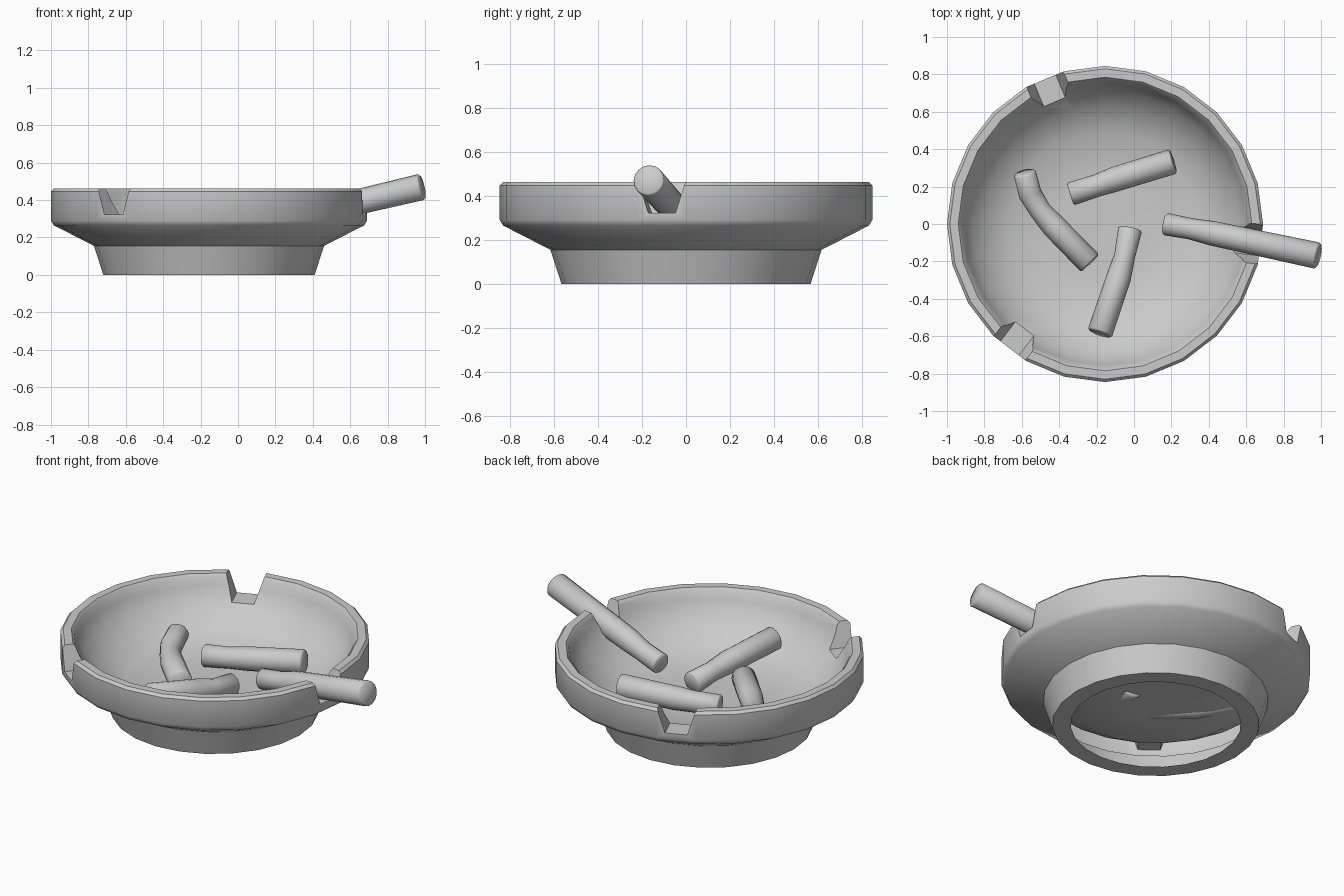
import bpy, bmesh, math
from mathutils import Vector, Matrix

if "Cube" in bpy.data.objects:
    bpy.data.objects.remove(bpy.data.objects["Cube"])

CX, SIDES = -0.155, 24


def add_object(name, bm, angle):
    bmesh.ops.recalc_face_normals(bm, faces=bm.faces[:])
    me = bpy.data.meshes.new(name)
    bm.to_mesh(me)
    bm.free()
    ob = bpy.data.objects.new(name, me)
    bpy.context.collection.objects.link(ob)
    if angle:
        select(ob)
        bpy.ops.object.shade_smooth_by_angle(angle=math.radians(angle))
    return ob


def select(ob):
    bpy.ops.object.select_all(action='DESELECT')
    ob.select_set(True)
    bpy.context.view_layer.objects.active = ob


def skin(bm, rings):
    for a, b in zip(rings, rings[1:]):
        n = len(a)
        for i in range(n):
            bm.faces.new((a[i], a[(i + 1) % n], b[(i + 1) % n], b[i]))
    bm.faces.new(rings[0])
    bm.faces.new(rings[-1])


# Bowl: revolved profile from inner floor over the rim to the foot ring
profile = [(.25, .16), (.5, .17), (.63, .245), (.715, .325), (.755, .40), (.77, .445),
           (.785, .462), (.83, .462), (.845, .447), (.845, .29), (.83, .265),
           (.615, .155), (.565, 0), (.465, 0)]
bm = bmesh.new()
rings = []
for r, z in profile:
    rings.append([bm.verts.new((CX + r * math.cos(2 * math.pi * i / SIDES),
                                r * math.sin(2 * math.pi * i / SIDES), z)) for i in range(SIDES)])
skin(bm, rings)
bowl = add_object("ashtray_bowl", bm, 0)

# Three tapered rest notches cut through the rim
for deg in (-7.5, 112.5, 232.5):
    bm = bmesh.new()
    m = Matrix.Translation((CX, 0, 0)) @ Matrix.Rotation(math.radians(deg), 4, 'Z')
    section = [(-.062, .322), (.062, .322), (.125, .52), (-.125, .52)]
    skin(bm, [[bm.verts.new(m @ Vector((x, y, z))) for y, z in section] for x in (.55, 1.0)])
    cutter = add_object("notch_cutter", bm, 0)
    cutter.hide_render = True
    select(bowl)
    mod = bowl.modifiers.new("notch", 'BOOLEAN')
    mod.operation, mod.solver, mod.object = 'DIFFERENCE', 'EXACT', cutter
    bpy.ops.object.modifier_apply(modifier=mod.name)
    bpy.data.objects.remove(cutter)

# Open the hollow underside inside the foot ring
bm = bmesh.new()
bm.from_mesh(bowl.data)
cap = [f for f in bm.faces if all(v.co.z < .001 and math.hypot(v.co.x - CX, v.co.y) < .48 for v in f.verts)]
bmesh.ops.delete(bm, geom=cap, context='FACES')
bm.to_mesh(bowl.data)
bm.free()
select(bowl)
bpy.ops.object.shade_smooth_by_angle(angle=math.radians(40))


# Stubs: round tubes swept along short bent paths, (x, y, z, radius)
def stub(name, path, n=16):
    pts = [Vector(p[:3]) for p in path]
    rad = [p[3] for p in path]
    d0, d1 = (pts[1] - pts[0]).normalized(), (pts[-1] - pts[-2]).normalized()
    pts = [pts[0], pts[0] + d0 * .008] + pts[1:-1] + [pts[-1] - d1 * .008, pts[-1]]
    rad = [rad[0] * .88] + rad + [rad[-1] * .88]
    bm = bmesh.new()
    rings = []
    for i, (p, r) in enumerate(zip(pts, rad)):
        t = (pts[min(i + 1, len(pts) - 1)] - pts[max(i - 1, 0)]).normalized()
        side = t.cross(Vector((0, 0, 1))).normalized()
        up = side.cross(t)
        rings.append([bm.verts.new(p + r * (side * math.cos(2 * math.pi * k / n)
                                            + up * math.sin(2 * math.pi * k / n))) for k in range(n)])
    skin(bm, rings)
    return add_object(name, bm, 50)


stub("stub_back", [(-.34, .16, .22, .063), (-.2, .205, .226, .06), (-.1, .24, .234, .067),
                   (.21, .335, .262, .068)])
stub("stub_bent", [(-.585, .275, .255, .06), (-.555, .16, .222, .062), (-.5, .07, .215, .058),
                   (-.43, -.01, .215, .066), (-.235, -.21, .228, .067)])
stub("stub_front", [(-.02, -.025, .20, .064), (-.05, -.17, .222, .056), (-.08, -.28, .245, .066),
                    (-.183, -.585, .305, .068)])
stub("stub_on_rim", [(.165, 0, .275, .06), (.3, -.025, .305, .057), (.42, -.05, .338, .066),
                     (.985, -.17, .471, .071)])
